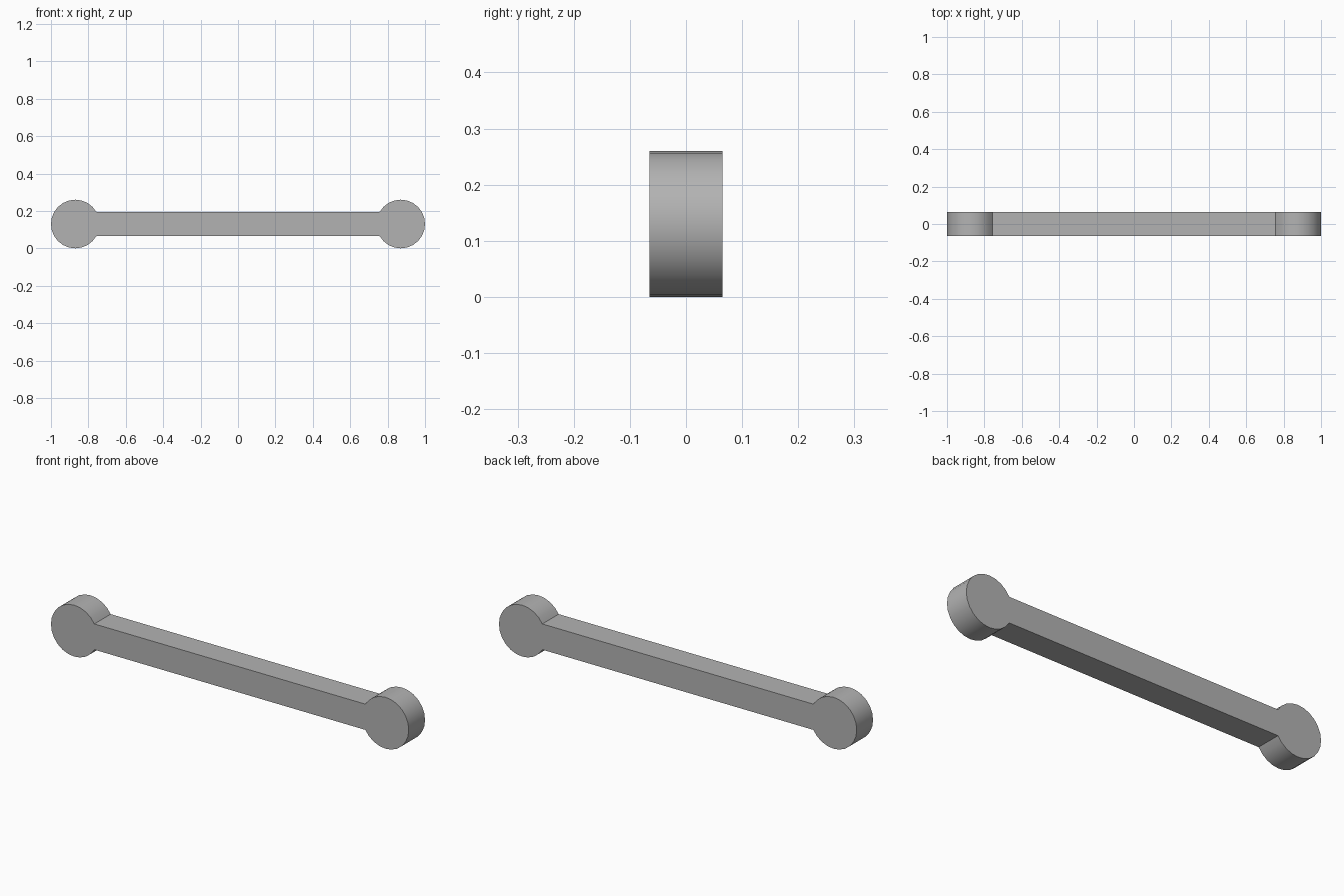
import bpy
import bmesh
from math import cos, sin, radians

cube = bpy.data.objects.get("Cube")
if cube:
    bpy.data.objects.remove(cube, do_unlink=True)

RADIUS = 0.13          # round ends
CENTRE = 1 - RADIUS    # distance of each round end from the middle
HALF_DEPTH = 0.065
SEGMENTS = 20          # per arc

# Plain grey material
grey = bpy.data.materials.new("grey")
grey.use_nodes = True
colour = (0.45, 0.45, 0.45, 1)
grey.diffuse_color = colour
grey.node_tree.nodes["Principled BSDF"].inputs["Base Color"].default_value = colour

# Outline: two arcs that leave a neck of half their width, joined by the bar
outline = []
for side, start in ((1, -150), (-1, 30)):
    for i in range(SEGMENTS + 1):
        a = radians(start + 300 * i / SEGMENTS)
        outline.append((side * CENTRE + RADIUS * cos(a), RADIUS + RADIUS * sin(a)))

# Extrude the outline from front to back
bm = bmesh.new()
front = bm.faces.new([bm.verts.new((x, -HALF_DEPTH, z)) for x, z in outline])
result = bmesh.ops.extrude_face_region(bm, geom=[front], use_keep_orig=True)
back = [v for v in result["geom"] if isinstance(v, bmesh.types.BMVert)]
bmesh.ops.translate(bm, verts=back, vec=(0, 2 * HALF_DEPTH, 0))
bmesh.ops.recalc_face_normals(bm, faces=bm.faces)

mesh = bpy.data.meshes.new("round_ended_bar")
bm.to_mesh(mesh)
bm.free()
mesh.materials.append(grey)
bar = bpy.data.objects.new("round_ended_bar", mesh)
bpy.context.collection.objects.link(bar)

# Smooth arcs, sharp rims and corners
bpy.ops.object.select_all(action="DESELECT")
bar.select_set(True)
bpy.context.view_layer.objects.active = bar
bpy.ops.object.shade_smooth_by_angle(angle=radians(30))
